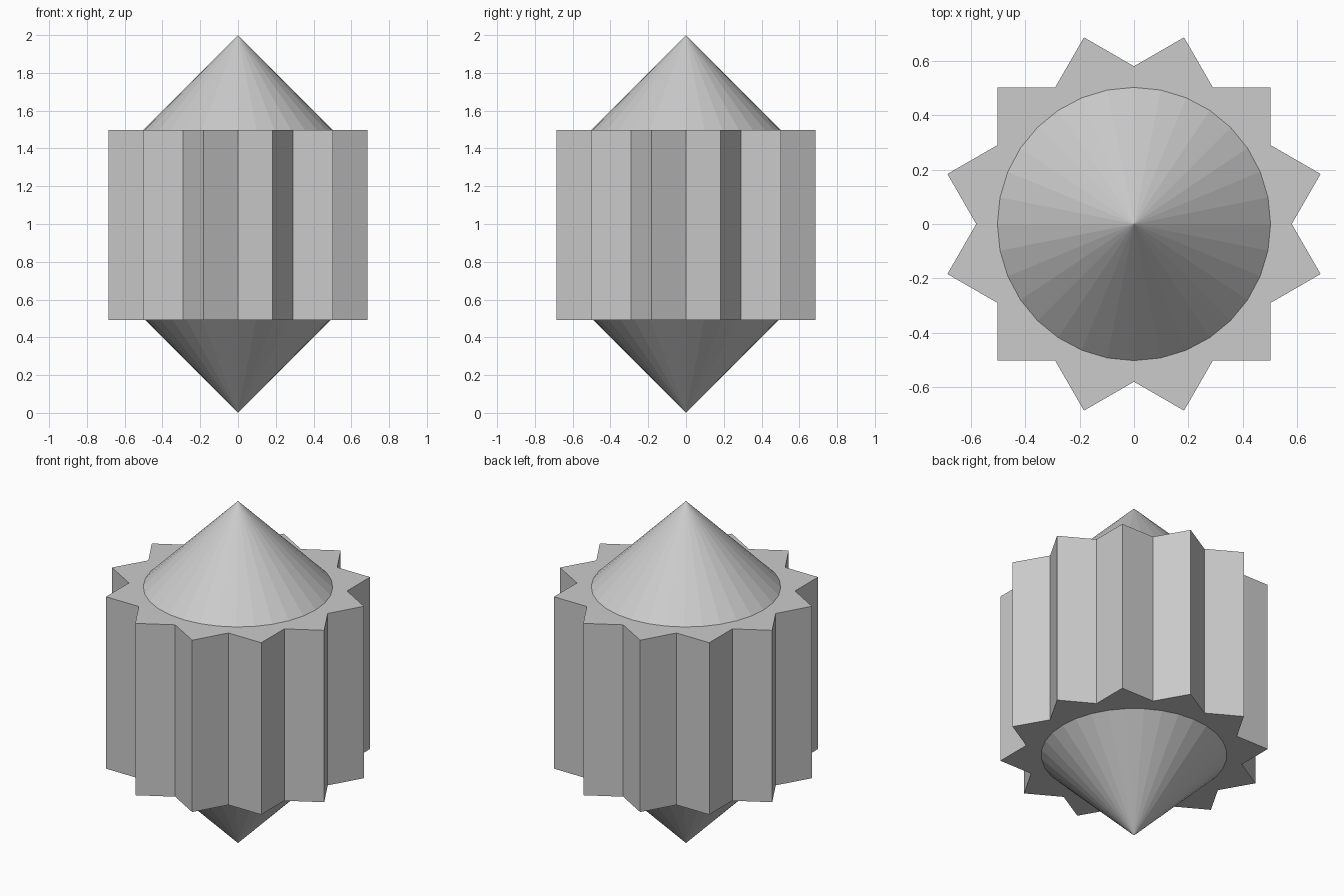
import bpy, bmesh, math

if "Cube" in bpy.data.objects:
    bpy.data.objects.remove(bpy.data.objects["Cube"])

S = 1.005                      # edge length of the squares forming the star
TOP = 2 - S / 2                # top face of the star body
BOTTOM = TOP - S               # bottom face of the star body
R_TIP = S / math.sqrt(2)       # star tips
R_NOTCH = S / math.sqrt(3)     # star notches


def finish(bm, name):
    bmesh.ops.recalc_face_normals(bm, faces=bm.faces)
    mesh = bpy.data.meshes.new(name)
    bm.to_mesh(mesh)
    bm.free()
    obj = bpy.data.objects.new(name, mesh)
    bpy.context.collection.objects.link(obj)
    return obj


def cone(name, z_base, z_tip):
    bm = bmesh.new()
    bmesh.ops.create_cone(bm, cap_ends=True, segments=32, radius1=S / 2,
                          radius2=0, depth=1)
    for v in bm.verts:
        v.co.z = z_base + (v.co.z + 0.5) * (z_tip - z_base)
    bmesh.ops.remove_doubles(bm, verts=bm.verts, dist=1e-5)
    return finish(bm, name)


# Twelve-pointed star body, extruded from its outline
bm = bmesh.new()
outline = []
for i in range(24):
    r = R_TIP if i % 2 else R_NOTCH
    a = math.radians(15 * i)
    outline.append(bm.verts.new((r * math.cos(a), r * math.sin(a), BOTTOM)))
base = bm.faces.new(outline)
ext = bmesh.ops.extrude_face_region(bm, geom=[base], use_keep_orig=True)
for g in ext["geom"]:
    if isinstance(g, bmesh.types.BMVert):
        g.co.z = TOP
finish(bm, "star_body")

# Cones above and below; the lower one starts slightly inside the body
cone("top_cone", TOP, 2)
cone("bottom_cone", S / 2, 0)
